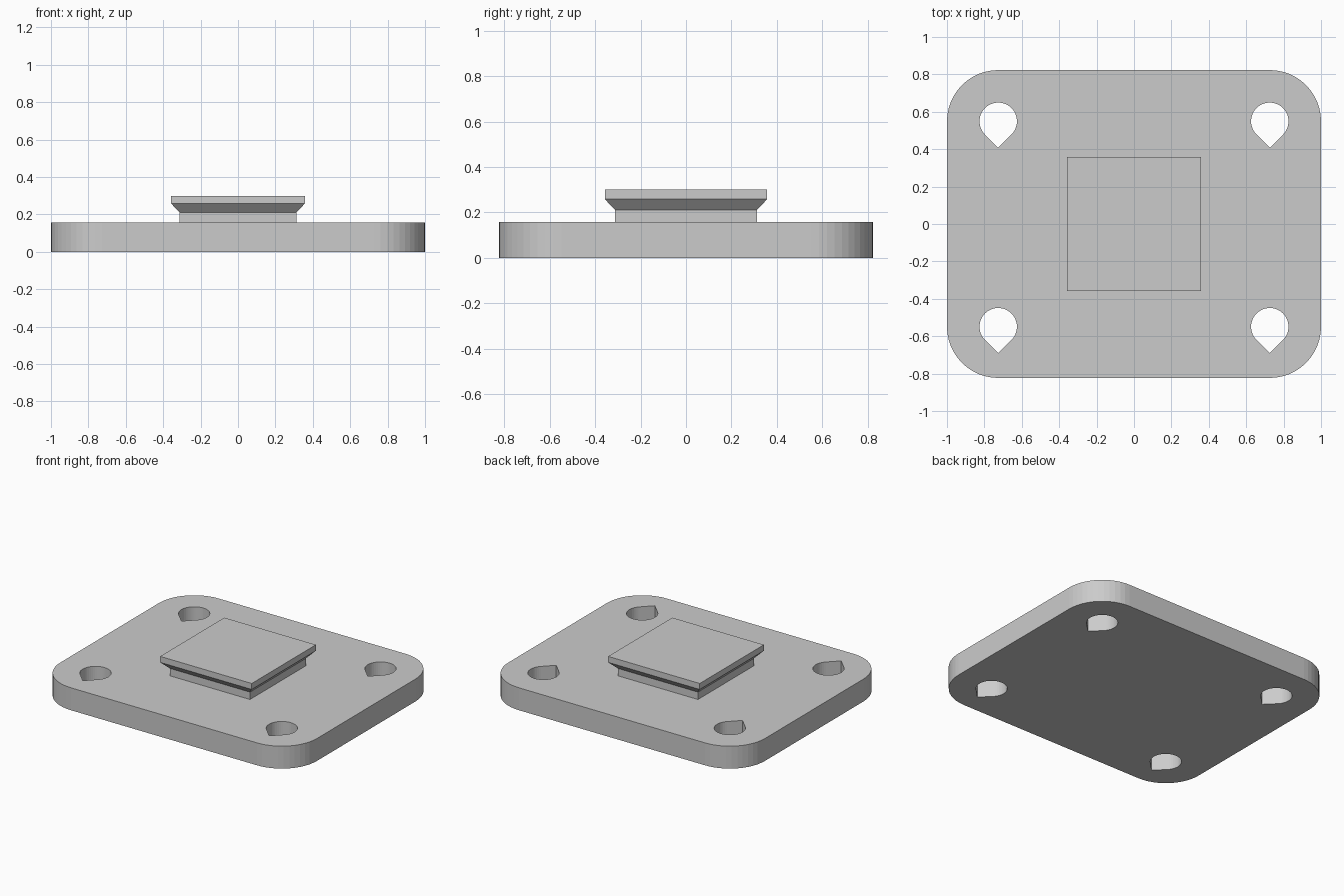
import bpy, bmesh
from math import cos, sin, radians, sqrt

if "Cube" in bpy.data.objects:
    bpy.data.objects.remove(bpy.data.objects["Cube"])

HALF_X, HALF_Y, THICK = 1.0, 0.823, 0.158
CORNER_R, HOLE_R = 0.274, 0.1
CX, CY = HALF_X - CORNER_R, HALF_Y - CORNER_R   # corner and hole centres


def arc(cx, cy, r, start, end, steps):
    angles = [radians(start + (end - start) * i / steps) for i in range(steps + 1)]
    return [(cx + r * cos(a), cy + r * sin(a)) for a in angles]


def add_loop(bm, points, z=0.0):
    verts = [bm.verts.new((x, y, z)) for x, y in points]
    for i, v in enumerate(verts):
        bm.edges.new((v, verts[(i + 1) % len(verts)]))
    return verts


def finish(bm, name):
    bmesh.ops.recalc_face_normals(bm, faces=bm.faces[:])
    mesh = bpy.data.meshes.new(name)
    bm.to_mesh(mesh)
    bm.free()
    obj = bpy.data.objects.new(name, mesh)
    bpy.context.collection.objects.link(obj)
    return obj


# Base plate: rounded rectangle with four teardrop holes, filled and extruded
bm = bmesh.new()
outline = []
for sx, sy, start in ((1, 1, 0), (-1, 1, 90), (-1, -1, 180), (1, -1, 270)):
    outline += arc(sx * CX, sy * CY, CORNER_R, start, start + 90, 12)
add_loop(bm, outline)
for sx in (-1, 1):
    for sy in (-1, 1):
        x, y = sx * CX, sy * CY
        add_loop(bm, arc(x, y, HOLE_R, -45, 225, 36) + [(x, y - HOLE_R * sqrt(2))])
bmesh.ops.triangle_fill(bm, use_beauty=True, use_dissolve=False, edges=bm.edges[:])
top = bmesh.ops.extrude_face_region(bm, geom=bm.faces[:], use_keep_orig=True)
bmesh.ops.translate(bm, vec=(0, 0, THICK),
                    verts=[g for g in top["geom"] if isinstance(g, bmesh.types.BMVert)])
finish(bm, "base_plate")

# Square mount: narrow neck flaring out to a flat cap (half width, height)
bm = bmesh.new()
rings = []
for w, z in ((0.312, THICK), (0.312, 0.21), (0.357, 0.258), (0.357, 0.3)):
    rings.append([bm.verts.new((sx * w, sy * w, z))
                  for sx, sy in ((1, 1), (-1, 1), (-1, -1), (1, -1))])
for lo, hi in zip(rings, rings[1:]):
    for i in range(4):
        j = (i + 1) % 4
        bm.faces.new((lo[i], lo[j], hi[j], hi[i]))
bm.faces.new(rings[-1])
bm.faces.new(rings[0][::-1])
finish(bm, "square_mount")
